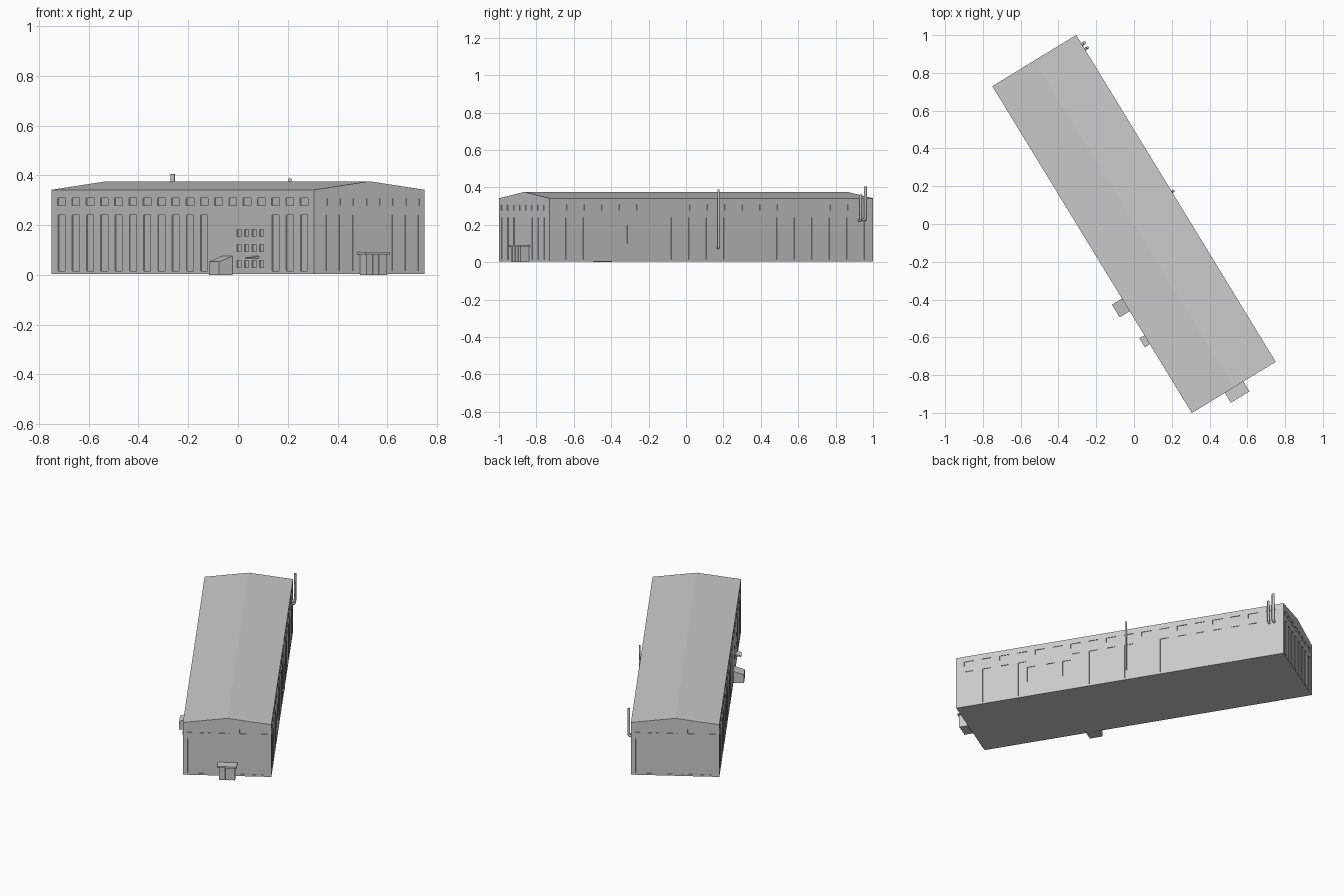
import bpy, bmesh, math
from mathutils import Matrix, Vector

if "Cube" in bpy.data.objects:
    bpy.data.objects.remove(bpy.data.objects["Cube"])

ANGLE = math.radians(-58.6)      # hall is turned in plan; local x = length, local y = width
L, W = 1.0135, 0.26              # half length, half width
EAVES, RIDGE, BASE = 0.342, 0.376, 0.004
DEPTH = 0.004                    # window recess


def add_object(name, bm):
    bmesh.ops.recalc_face_normals(bm, faces=bm.faces)
    mesh = bpy.data.meshes.new(name)
    bm.to_mesh(mesh)
    bm.free()
    ob = bpy.data.objects.new(name, mesh)
    ob.rotation_euler.z = ANGLE
    bpy.context.collection.objects.link(ob)
    return ob


def add_box(bm, x0, x1, y0, y1, z0, z1):
    size = Matrix.Diagonal((x1 - x0, y1 - y0, z1 - z0, 1))
    mid = Matrix.Translation(((x0 + x1) / 2, (y0 + y1) / 2, (z0 + z1) / 2))
    return bmesh.ops.create_cube(bm, size=1, matrix=mid @ size)["verts"]


def box(name, *dims):
    bm = bmesh.new()
    add_box(bm, *dims)
    return add_object(name, bm)


def prism(name, profile, x0, x1):
    """Extrude a (y, z) profile along local x."""
    bm = bmesh.new()
    face = bm.faces.new([bm.verts.new((x0, y, z)) for y, z in profile])
    ext = bmesh.ops.extrude_face_region(bm, geom=[face])["geom"]
    bmesh.ops.translate(bm, vec=(x1 - x0, 0, 0),
                        verts=[g for g in ext if isinstance(g, bmesh.types.BMVert)])
    return add_object(name, bm)


# Main hall with shallow gable roof
hall = prism("hall", [(-W, BASE), (W, BASE), (W, EAVES), (0, RIDGE), (-W, EAVES)], -L, L)

# Window and door recesses, gathered in one cutter
cut = bmesh.new()


def side_recess(side, u, width, z0, z1):
    y = side * W
    add_box(cut, u - width / 2, u + width / 2, y - DEPTH, y + DEPTH, z0, z1)


def end_recess(side, v, width, z0, z1):
    x = side * L
    add_box(cut, x - DEPTH, x + DEPTH, v - width / 2, v + width / 2, z0, z1)


# Long sides: upper windows and tall bays
for i in range(18):
    u = -0.935 + i * 0.11
    for side in (-1, 1):
        side_recess(side, u, 0.06, 0.278, 0.308)
    if not 0.2 < u < 0.66:
        side_recess(-1, u, 0.055, 0.015, 0.24)
    if not (0.3 < u < 0.6 or -0.25 < u < -0.1):
        side_recess(1, u, 0.05, 0.015, 0.24)
# Small stacked windows by the entrances
for i in range(4):
    for z in (0.03, 0.095, 0.155):
        side_recess(-1, 0.435 + i * 0.057, 0.03, z, z + 0.028)
for u in (0.33, 0.43, 0.55):
    side_recess(1, u, 0.05, 0.1, 0.2)
# Gable ends
for side in (-1, 1):
    for i in range(8):
        v = -0.217 + i * 0.062
        end_recess(side, v, 0.038, 0.278, 0.306)
        if side < 0 or abs(v) > 0.08:
            end_recess(side, v, 0.03, 0.015, 0.24)

cutter = add_object("recess_cutter", cut)
cutter.hide_render = True
mod = hall.modifiers.new("recesses", "BOOLEAN")
mod.object = cutter
mod.operation = "DIFFERENCE"
mod.solver = "EXACT"
bpy.context.view_layer.update()
hall.data = bpy.data.meshes.new_from_object(
    hall.evaluated_get(bpy.context.evaluated_depsgraph_get()))
hall.modifiers.clear()
bpy.data.objects.remove(cutter)

# Lean-to entrance and canopy on the left side
prism("side_entrance", [(-W, 0), (-W, 0.075), (-0.322, 0.053), (-0.322, 0)], 0.304, 0.382)
prism("side_canopy", [(-W, 0.066), (-W, 0.075), (-0.291, 0.070), (-0.291, 0.063)], 0.532, 0.586)

# Porch with roof slab, posts and recessed front on the front end
box("porch_body", L, L + 0.050, -0.045, 0.050, 0, 0.081)
box("porch_roof", L, L + 0.061, -0.055, 0.060, 0.081, 0.091)
for i, v in enumerate((-0.045, -0.016, 0.013, 0.042)):
    box(f"porch_post_{i + 1}", L + 0.05, L + 0.053, v, v + 0.008, 0, 0.081)


# Round pipes: vertical stack, with an elbow into the wall
def pipe(name, u, v, z0, z1, radius):
    curve = bpy.data.curves.new(name, "CURVE")
    curve.dimensions = "3D"
    curve.bevel_depth = radius
    curve.bevel_resolution = 1
    curve.use_fill_caps = True
    points = [(u, W - 0.002, z0), (u, v - 0.006, z0), (u, v, z0 + 0.008), (u, v, z1)]
    line = curve.splines.new("POLY")
    line.points.add(len(points) - 1)
    for p, co in zip(line.points, points):
        p.co = (*co, 1)
    ob = bpy.data.objects.new(name, curve)
    ob.rotation_euler.z = ANGLE
    bpy.context.collection.objects.link(ob)


pipe("tall_flue", -0.955, 0.276, 0.228, 0.406, 0.009)
pipe("short_flue", -0.925, 0.278, 0.224, 0.362, 0.007)
pipe("side_flue", -0.040, 0.270, 0.075, 0.388, 0.006)
